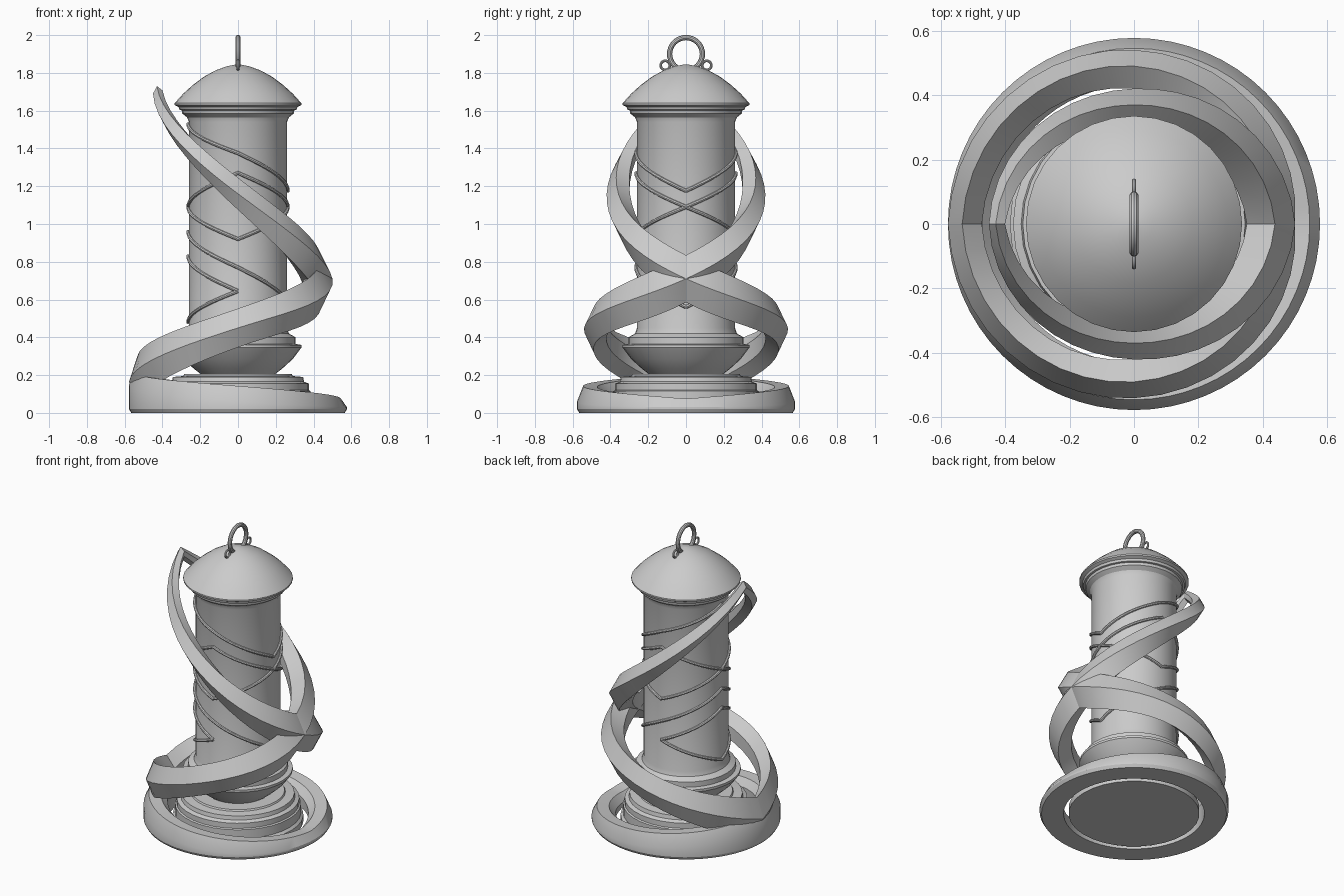
import bpy, bmesh, math
from math import pi, sin, cos

if "Cube" in bpy.data.objects:
    bpy.data.objects.remove(bpy.data.objects["Cube"])


def finish(bm, name, mirror_y=False):
    bmesh.ops.recalc_face_normals(bm, faces=bm.faces)
    me = bpy.data.meshes.new(name)
    bm.to_mesh(me)
    bm.free()
    ob = bpy.data.objects.new(name, me)
    bpy.context.collection.objects.link(ob)
    if mirror_y:
        mod = ob.modifiers.new("mirror", 'MIRROR')
        mod.use_axis = (False, True, False)
        mod.use_mirror_merge = False
    bpy.ops.object.select_all(action='DESELECT')
    ob.select_set(True)
    bpy.context.view_layer.objects.active = ob
    bpy.ops.object.shade_smooth_by_angle(angle=math.radians(28))
    return ob


def loft(name, sections, closed, mirror_y=False):
    bm = bmesh.new()
    rows = [[bm.verts.new(p) for p in s] for s in sections]
    n = len(rows[0])
    for i in range(len(rows) if closed else len(rows) - 1):
        a, b = rows[i], rows[(i + 1) % len(rows)]
        for j in range(n):
            k = (j + 1) % n
            bm.faces.new((a[j], a[k], b[k], b[j]))
    if not closed:
        bm.faces.new(rows[0])
        bm.faces.new(rows[-1])
    return finish(bm, name, mirror_y)


def lathe(name, prof, seg=32):
    rings = [[(r * cos(2 * pi * i / seg), r * sin(2 * pi * i / seg), z)
              for i in range(seg)] for r, z in prof]
    return loft(name, rings, False)


def spline(vals, u):
    # Catmull-Rom through evenly spaced values
    i = min(int(u), len(vals) - 2)
    t = u - i
    b, c = vals[i], vals[i + 1]
    a = vals[i - 1] if i > 0 else 2 * b - c
    d = vals[i + 2] if i + 2 < len(vals) else 2 * c - b
    return b + 0.5 * t * (c - a + t * (2*a - 5*b + 4*c - d + t * (3 * (b - c) + d - a)))


# stepped foot
lathe("foot", [(.40, 0), (.40, .04), (.385, .055), (.385, .115), (.375, .12), (.375, .155),
               (.35, .165), (.345, .19), (.29, .195), (.285, .205), (.15, .205)])
# column with bowl, collars and neck
lathe("column", [(.19, .20), (.235, .235), (.29, .285), (.335, .345), (.335, .36), (.305, .365),
                 (.305, .40), (.27, .42), (.26, .45), (.26, 1.54), (.27, 1.565), (.295, 1.585),
                 (.30, 1.61)])
# domed cap
lathe("dome_cap", [(.29, 1.60), (.31, 1.605), (.315, 1.62), (.335, 1.63), (.335, 1.64),
                   (.29, 1.69), (.24, 1.735), (.18, 1.78), (.12, 1.813), (.06, 1.835), (.01, 1.845)])

# hanging ring and small side loops
for name, y, z, R, r in (("hanging_ring", 0, 1.90, .087, .014),
                         ("loop_front", -.11, 1.84, .024, .007),
                         ("loop_back", .11, 1.84, .024, .007)):
    secs = []
    for i in range(32):
        a = 2 * pi * i / 32
        secs.append([(r * sin(b), y + (R + r * cos(b)) * cos(a), z + (R + r * cos(b)) * sin(a))
                     for b in (2 * pi * j / 10 for j in range(10))])
    loft(name, secs, True)

# ground ring, rising towards the left side
secs = []
N = 64
for i in range(N):
    a = -pi + 2 * pi * i / N
    f = abs(a) / pi
    top = .075 + .135 * f
    prof = [(.43, 0), (.565, 0), (.577, .02), (.577, .03 + .12 * f * f), (.545, top),
            (.47, top - .005), (.43, top - .05)]
    secs.append([(r * cos(a), r * sin(a), z) for r, z in prof])
loft("ground_ring", secs, True)

# climbing ribbon, one full turn, mirrored front to back
RAD = [.577, .54, .50, .42, .45]
HGT = [.165, .45, .71, 1.16, 1.69]
TALL = [.27, .205, .25, .17, .08]
DEEP = [.105, .12, .15, .12, .05]
secs = []
for i in range(41):
    u = 4 * i / 40
    a = pi + u * pi / 2
    r, z, h, d = (spline(v, u) for v in (RAD, HGT, TALL, DEEP))
    sec = [(0, 0), (-.42 * d, h / 2), (-d, h * .22), (-d, -h * .22), (-.42 * d, -h / 2)]
    secs.append([((r + p) * cos(a), (r + p) * sin(a), z + q) for p, q in sec])
loft("spiral_ribbon", secs, False, True)


# thin zigzag wires: (degrees from the left side, height), mirrored front to back
def wire(name, pts, R=.264, r=.01, steps=14):
    path = []
    for (a0, z0), (a1, z1) in zip(pts, pts[1:]):
        path += [(a0 + (a1 - a0) * k / steps, z0 + (z1 - z0) * k / steps) for k in range(steps)]
    path.append(pts[-1])
    secs = []
    for i, (a, z) in enumerate(path):
        p, q = path[max(i - 1, 0)], path[min(i + 1, len(path) - 1)]
        ds, dz = math.radians(q[0] - p[0]) * R, q[1] - p[1]
        L = math.hypot(ds, dz)
        sec = []
        for j in range(8):
            b = 2 * pi * j / 8
            off = r * sin(b)
            t = pi + math.radians(a) - off * dz / L / R
            sec.append(((R + r * cos(b)) * cos(t), (R + r * cos(b)) * sin(t), z + off * ds / L))
        secs.append(sec)
    loft(name, secs, False, True)


wire("wire_upper", [(0, 1.53), (90, 1.375), (180, 1.175)])
wire("wire_diamond_top", [(0, 1.09), (90, 1.27), (180, 1.09)])
wire("wire_diamond_bottom", [(0, 1.09), (90, .92), (180, 1.09)])
wire("wire_lower", [(0, .96), (90, .77), (180, .56)])
wire("wire_left_top", [(0, .83), (90, .645)])
wire("wire_left_bottom", [(0, .48), (90, .645)])
